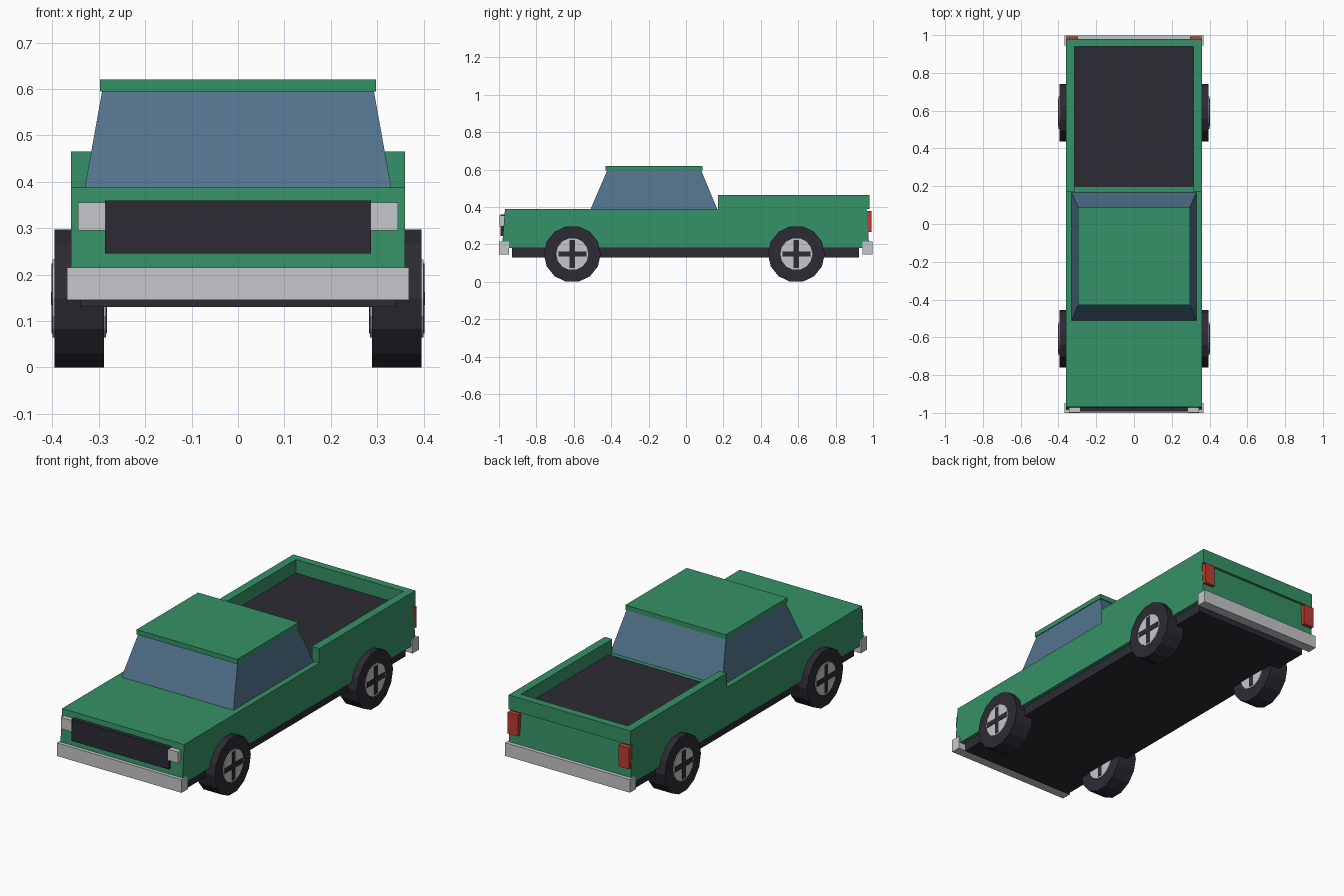
import bpy, bmesh, math
from mathutils import Matrix

if "Cube" in bpy.data.objects:
    bpy.data.objects.remove(bpy.data.objects["Cube"])


def material(name, r, g, b):
    m = bpy.data.materials.new(name)
    m.diffuse_color = (r, g, b, 1)
    m.use_nodes = True
    m.node_tree.nodes["Principled BSDF"].inputs["Base Color"].default_value = m.diffuse_color
    return m


GREEN = material("green paint", 0.036, 0.284, 0.135)
GLASS = material("blue glass", 0.084, 0.171, 0.262)
DARK = material("dark rubber", 0.025, 0.024, 0.033)
SILVER = material("silver trim", 0.565, 0.571, 0.597)
RED = material("red lens", 0.50, 0.045, 0.030)


def finish(name, bm, mat):
    bmesh.ops.recalc_face_normals(bm, faces=bm.faces)
    mesh = bpy.data.meshes.new(name)
    bm.to_mesh(mesh)
    bm.free()
    mesh.materials.append(mat)
    ob = bpy.data.objects.new(name, mesh)
    bpy.context.collection.objects.link(ob)
    return ob


def frustum(name, mat, z0, z1, bottom, top=None):
    """Block between two rectangles given as (x0, x1, y0, y1)."""
    bm = bmesh.new()
    rings = []
    for z, (x0, x1, y0, y1) in ((z0, bottom), (z1, top or bottom)):
        rings.append([bm.verts.new((x, y, z)) for x, y in
                      ((x0, y0), (x1, y0), (x1, y1), (x0, y1))])
    lo, hi = rings
    bm.faces.new(lo)
    bm.faces.new(hi)
    for i in range(4):
        j = (i + 1) % 4
        bm.faces.new((lo[i], lo[j], hi[j], hi[i]))
    return finish(name, bm, mat)


def disc(name, mat, radius, x0, x1, y, z, sides):
    """Cylinder lying along x with a flat side at the bottom."""
    bm = bmesh.new()
    bmesh.ops.create_cone(bm, cap_ends=True, segments=sides, radius1=radius,
                          radius2=radius, depth=abs(x1 - x0))
    turn = Matrix.Rotation(math.pi / 2, 4, 'Y')
    spin = Matrix.Rotation(math.pi / sides, 4, 'X')
    # put a vertex on the y axis whatever the starting angle
    first = turn @ bm.verts[:][0].co
    align = Matrix.Rotation(-math.atan2(first.z, first.y), 4, 'X')
    if sides % 4 == 0:
        align = spin @ align
    bm.transform(Matrix.Translation(((x0 + x1) / 2, y, z)) @ align @ turn)
    return finish(name, bm, mat)


# Chassis and lower body
frustum("chassis", DARK, 0.13, 0.18, (-0.34, 0.34, -0.93, 0.925))
frustum("lower_body", GREEN, 0.18, 0.388,
        (-0.36, 0.36, -0.984, 0.980), (-0.36, 0.36, -0.968, 0.966))

# Cab
frustum("cab_windows", GLASS, 0.388, 0.594,
        (-0.33, 0.33, -0.51, 0.167), (-0.293, 0.293, -0.422, 0.082))
frustum("roof", GREEN, 0.594, 0.62, (-0.297, 0.297, -0.43, 0.087))

# Cargo bed
frustum("bed_floor", DARK, 0.386, 0.393, (-0.316, 0.316, 0.197, 0.94))
frustum("tailgate", GREEN, 0.388, 0.465, (-0.316, 0.316, 0.94, 0.98))

# Bumpers and grille
frustum("front_bumper", SILVER, 0.145, 0.215, (-0.368, 0.368, -1.0, -0.947))
frustum("rear_bumper", SILVER, 0.145, 0.215, (-0.368, 0.368, 0.945, 0.998))
frustum("grille", DARK, 0.245, 0.36, (-0.287, 0.287, -0.993, -0.965))

# Parts on both sides
for side, s in (("left", -1), ("right", 1)):
    def span(a, b):
        return tuple(sorted((s * a, s * b)))

    frustum(side + "_bed_wall", GREEN, 0.388, 0.465,
            span(0.316, 0.36) + (0.17, 0.98))
    frustum(side + "_headlight", SILVER, 0.295, 0.355,
            span(0.285, 0.345) + (-0.997, -0.965))
    frustum(side + "_tail_light", RED, 0.265, 0.378,
            span(0.297, 0.358) + (0.965, 0.993))

    # Wheels: tyre, hub showing on both faces, and crossed spokes
    for end, y in (("front", -0.608), ("rear", 0.59)):
        label = f"{end}_{side}_"
        z = 0.1485
        disc(label + "tyre", DARK, 0.152, s * 0.289, s * 0.395, y, z, 14)
        disc(label + "hub", SILVER, 0.086, s * 0.284, s * 0.400, y, z, 14)
        frustum(label + "spoke_upright", DARK, z - 0.075, z + 0.075,
                span(0.282, 0.402) + (y - 0.014, y + 0.014))
        frustum(label + "spoke_level", DARK, z - 0.014, z + 0.014,
                span(0.282, 0.4025) + (y - 0.075, y + 0.075))
